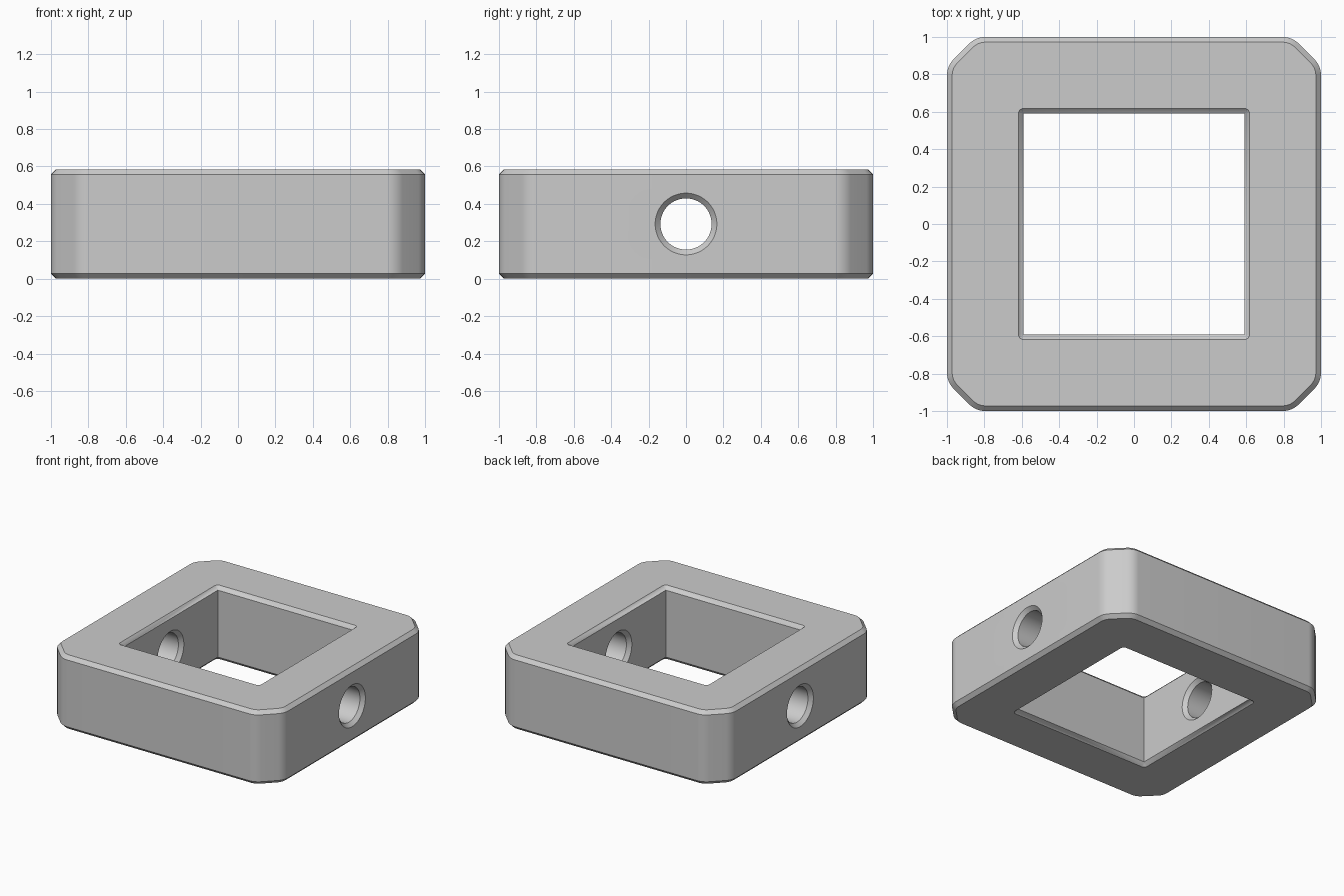
import bpy
import bmesh
from math import cos, sin, tan, pi, sqrt

if "Cube" in bpy.data.objects:
    bpy.data.objects.remove(bpy.data.objects["Cube"], do_unlink=True)

HEIGHT = 0.585
BEVEL = 0.028      # edge break on every rim
WINDOW = 0.59      # half width of the square opening
BORE = 0.137       # radius of the side holes
MID = HEIGHT / 2

grey = bpy.data.materials.new("plain grey")
grey.use_nodes = True
grey.diffuse_color = (0.6, 0.6, 0.6, 1)
grey.node_tree.nodes["Principled BSDF"].inputs["Base Color"].default_value = (0.6, 0.6, 0.6, 1)


def arc(cx, cy, r, start, end, steps=8):
    angles = [start + (end - start) * i / steps for i in range(steps + 1)]
    return [(cx + r * cos(a), cy + r * sin(a)) for a in angles]


def four_corners(corner):
    """Repeat the +x +y corner around the centre."""
    pts = []
    for k in range(4):
        c, s = cos(k * pi / 2), sin(k * pi / 2)
        pts += [(x * c - y * s, x * s + y * c) for x, y in corner]
    return pts


def outer_outline(inset):
    """Square with clipped corners whose ends are blended by fillets."""
    half, r = 1 - inset, 0.12 - inset
    clip = 0.155 - inset * (2 - sqrt(2))
    start = half - clip - r * tan(pi / 8)
    first = arc(half - r, start, r, 0, pi / 4)
    second = arc(start, half - r, r, pi / 4, pi / 2)
    return four_corners(first + second)


def window_outline(grow):
    """Square that grows outwards with rounded corners."""
    return four_corners(arc(WINDOW, WINDOW, max(grow, 0), 0, pi / 2))


def circle(r):
    return arc(0, 0, r, 0, 2 * pi, 64)[:-1]


def loft(name, sections, axis="z"):
    """Closed solid through (outline, position) sections along an axis."""
    bm = bmesh.new()
    rings = []
    for outline, pos in sections:
        place = (lambda a, b: (a, b, pos)) if axis == "z" else (lambda a, b: (pos, a, b + MID))
        rings.append([bm.verts.new(place(a, b)) for a, b in outline])
    for low, high in zip(rings, rings[1:]):
        n = len(low)
        for i in range(n):
            j = (i + 1) % n
            bm.faces.new((low[i], low[j], high[j], high[i]))
    bm.faces.new(rings[0][::-1])
    bm.faces.new(rings[-1])
    bmesh.ops.remove_doubles(bm, verts=bm.verts, dist=1e-5)
    bmesh.ops.recalc_face_normals(bm, faces=bm.faces)
    mesh = bpy.data.meshes.new(name)
    bm.to_mesh(mesh)
    bm.free()
    mesh.materials.append(grey)
    obj = bpy.data.objects.new(name, mesh)
    bpy.context.collection.objects.link(obj)
    return obj


def cut(target, cutter):
    bpy.context.view_layer.objects.active = target
    mod = target.modifiers.new("cut", "BOOLEAN")
    mod.operation, mod.solver, mod.object = "DIFFERENCE", "EXACT", cutter
    bpy.ops.object.modifier_apply(modifier=mod.name)
    bpy.data.objects.remove(cutter, do_unlink=True)


# Block with bevelled top and bottom rims
frame = loft("square_frame", [
    (outer_outline(BEVEL), 0), (outer_outline(0), BEVEL),
    (outer_outline(0), HEIGHT - BEVEL), (outer_outline(BEVEL), HEIGHT)])

# Square opening, flared at both ends
OVER = 0.05
cut(frame, loft("window_cutter", [
    (window_outline(BEVEL + OVER), -OVER), (window_outline(0), BEVEL),
    (window_outline(0), HEIGHT - BEVEL), (window_outline(BEVEL + OVER), HEIGHT + OVER)]))

# Countersunk hole through each side wall
for side in (-1, 1):
    flare = circle(BORE + BEVEL + OVER)
    cut(frame, loft("bore_cutter", [
        (flare, side * (WINDOW - OVER)), (circle(BORE), side * (WINDOW + BEVEL)),
        (circle(BORE), side * (1 - BEVEL)), (flare, side * (1 + OVER))], "x"))

bpy.ops.object.select_all(action="DESELECT")
frame.select_set(True)
bpy.context.view_layer.objects.active = frame
bpy.ops.object.shade_smooth_by_angle()
